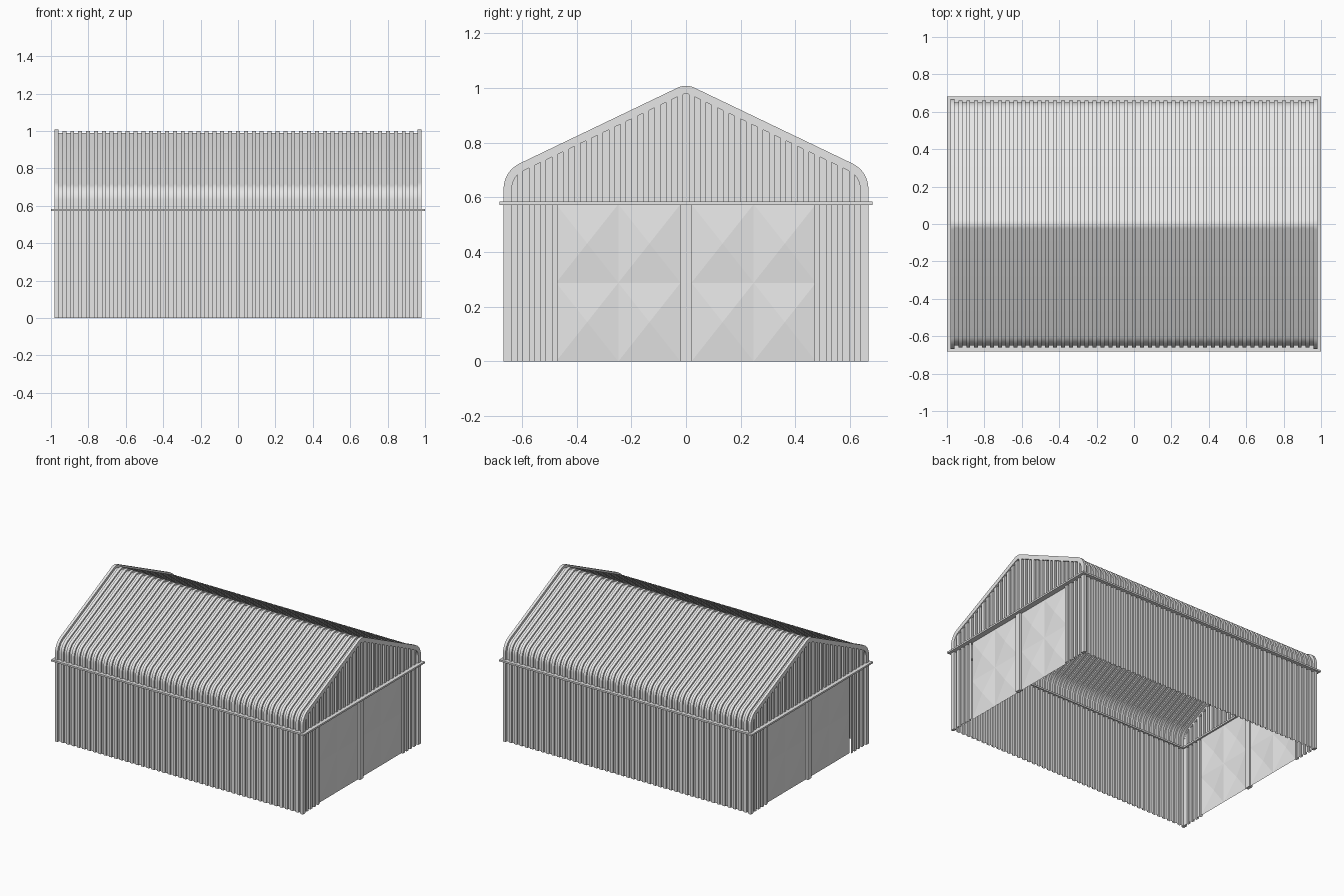
import bpy
import bmesh
from math import sin, cos, radians

cube = bpy.data.objects.get("Cube")
if cube:
    bpy.data.objects.remove(cube, do_unlink=True)

# Single grey sheet-metal colour
steel = bpy.data.materials.new("light grey steel")
steel.use_nodes = True
steel.diffuse_color = (0.8, 0.8, 0.8, 1)
steel.node_tree.nodes["Principled BSDF"].inputs["Base Color"].default_value = (0.8, 0.8, 0.8, 1)

HALF_X, HALF_Y = 0.98, 0.667     # outer faces of the end frames
FRAME = 0.02                     # frame thickness along x
BELT_Z = 0.578
PITCH = 25.6                     # roof slope in degrees
EAVE_R, RIDGE_R = 0.103, 0.07
EAVE_Y, EAVE_Z, RIDGE_Z = 0.564, 0.631, 0.938
DOOR_IN, DOOR_OUT, DOOR_TOP = 0.02, 0.475, 0.575


def make(name, verts, faces, smooth=False, weld=True):
    mesh = bpy.data.meshes.new(name)
    mesh.from_pydata(verts, [], faces)
    bm = bmesh.new()
    bm.from_mesh(mesh)
    if weld:
        bmesh.ops.remove_doubles(bm, verts=bm.verts, dist=0.0001)
    bmesh.ops.recalc_face_normals(bm, faces=bm.faces)
    bm.to_mesh(mesh)
    bm.free()
    mesh.materials.append(steel)
    ob = bpy.data.objects.new(name, mesh)
    bpy.context.scene.collection.objects.link(ob)
    if smooth:
        bpy.ops.object.select_all(action='DESELECT')
        ob.select_set(True)
        bpy.context.view_layer.objects.active = ob
        bpy.ops.object.shade_smooth_by_angle(angle=radians(30))
    return ob


def half_arch(d):
    """Cross-section from eave to ridge, inset by d."""
    pts = []
    for i in range(11):
        a = radians((90 - PITCH) * i / 10)
        pts.append((EAVE_Y + (EAVE_R - d) * cos(a), EAVE_Z + (EAVE_R - d) * sin(a)))
    for i in range(6):
        a = radians(90 - PITCH + PITCH * i / 5)
        pts.append(((RIDGE_R - d) * cos(a), RIDGE_Z + (RIDGE_R - d) * sin(a)))
    return pts


def arch(d, base):
    half = [(HALF_Y - d, base)] + half_arch(d)
    return half + [(-y, z) for y, z in reversed(half[:-1])]


def roof_height(y, d):
    pts = half_arch(d)
    y = abs(y)
    for (y0, z0), (y1, z1) in zip(pts, pts[1:]):
        if y1 <= y <= y0:
            return z0 + (z1 - z0) * (y0 - y) / max(y0 - y1, 1e-6)
    return EAVE_Z


def corrugated(name, high, low, ribs, smooth=False):
    """Sweep two sections along x as square ribs."""
    length = HALF_X - FRAME
    n = len(high)
    verts, faces = [], []
    for i in range(ribs):
        section = low if i % 2 == 0 else high
        for k in (i, i + 1):
            x = -length + 2 * length * k / ribs
            verts += [(x, y, z) for y, z in section]
    for row in range(2 * ribs - 1):
        for j in range(n - 1):
            a = row * n + j
            faces.append((a, a + 1, a + n + 1, a + n))
    return make(name, verts, faces, smooth)


def box(name, x0, x1, y0, y1, z0, z1):
    verts = [(x, y, z) for x in (x0, x1) for y in (y0, y1) for z in (z0, z1)]
    faces = [(0, 1, 3, 2), (4, 6, 7, 5), (0, 4, 5, 1), (2, 3, 7, 6), (0, 2, 6, 4), (1, 5, 7, 3)]
    return make(name, verts, faces)


# Ribbed roof and long walls
HIGH, LOW, RIBS = 0.007, 0.018, 91
corrugated("roof", arch(HIGH, BELT_Z), arch(LOW, BELT_Z), RIBS, True)
for side, name in ((-1, "front_wall"), (1, "back_wall")):
    high, low = [[(side * (HALF_Y - d), z) for z in (0, BELT_Z)] for d in (HIGH, LOW)]
    corrugated(name, high, low, RIBS)


def end_frame(name, s):
    """Arched trim with corner posts down to the ground."""
    outer, inner = arch(0, 0), arch(0.03, 0)
    n = len(outer)
    verts = [(s * x, y, z) for x in (HALF_X, HALF_X - FRAME) for ring in (outer, inner) for y, z in ring]
    faces = []
    for j in range(n - 1):
        loop = [j, n + j, 3 * n + j, 2 * n + j]
        for a, b in zip(loop, loop[1:] + loop[:1]):
            faces.append((a, a + 1, b + 1, b))
    for j in (0, n - 1):
        faces.append((j, n + j, 3 * n + j, 2 * n + j))
    make(name, verts, faces, True)


def gable(name, s):
    """Ribbed end wall that leaves the doorway open."""
    ribs, width = 61, HALF_Y - 0.03
    verts, faces = [], []

    def quad(*pts):
        faces.append(tuple(range(len(verts), len(verts) + 4)))
        verts.extend(pts)

    prev = None
    for i in range(ribs):
        y0, y1 = [-width + 2 * width * k / ribs for k in (i, i + 1)]
        x = s * (0.975 if i % 2 else 0.961)
        base = DOOR_TOP if abs(y0 + y1) / 2 < DOOR_OUT else 0
        t0, t1 = roof_height(y0, 0.02), roof_height(y1, 0.02)
        quad((x, y0, base), (x, y1, base), (x, y1, t1), (x, y0, t0))
        if prev is not None:
            quad((prev, y0, base), (x, y0, base), (x, y0, t0), (prev, y0, t0))
        prev = x
    make(name, verts, faces)


def door(name, s, side):
    """Door leaf of four shallow pyramid panels."""
    verts, faces = [], []
    wide, tall = (DOOR_OUT - DOOR_IN) / 2, DOOR_TOP / 2
    for i in range(2):
        for j in range(2):
            y, z, b = DOOR_IN + i * wide, j * tall, len(verts)
            corners = [(y, z), (y + wide, z), (y + wide, z + tall), (y, z + tall)]
            verts += [(s * 0.962, side * p, q) for p, q in corners]
            verts.append((s * 0.975, side * (y + wide / 2), z + tall / 2))
            faces += [(b + k, b + (k + 1) % 4, b + 4) for k in range(4)]
    make(name, verts, faces)


# Both ends: frame, gable, paired doors and centre post
for s, end in ((1, "left"), (-1, "right")):
    end_frame(end + "_end_frame", s)
    gable(end + "_gable_wall", s)
    for side, pos in ((-1, "front"), (1, "back")):
        door(f"{end}_{pos}_door", s, side)
    x0, x1 = sorted((s * 0.955, s * 0.979))
    box(end + "_door_post", x0, x1, -DOOR_IN, DOOR_IN, 0, BELT_Z)

# Belt rail around the building at eave height
Z0, Z1 = BELT_Z - 0.006, BELT_Z + 0.006
for s, end, pos in ((1, "left", "back"), (-1, "right", "front")):
    x0, x1 = sorted((s * 0.95, s))
    y0, y1 = sorted((s * 0.64, s * 0.682))
    box(end + "_belt_rail", x0, x1, -0.682, 0.682, Z0, Z1)
    box(pos + "_belt_rail", -0.95, 0.95, y0, y1, Z0, Z1)
